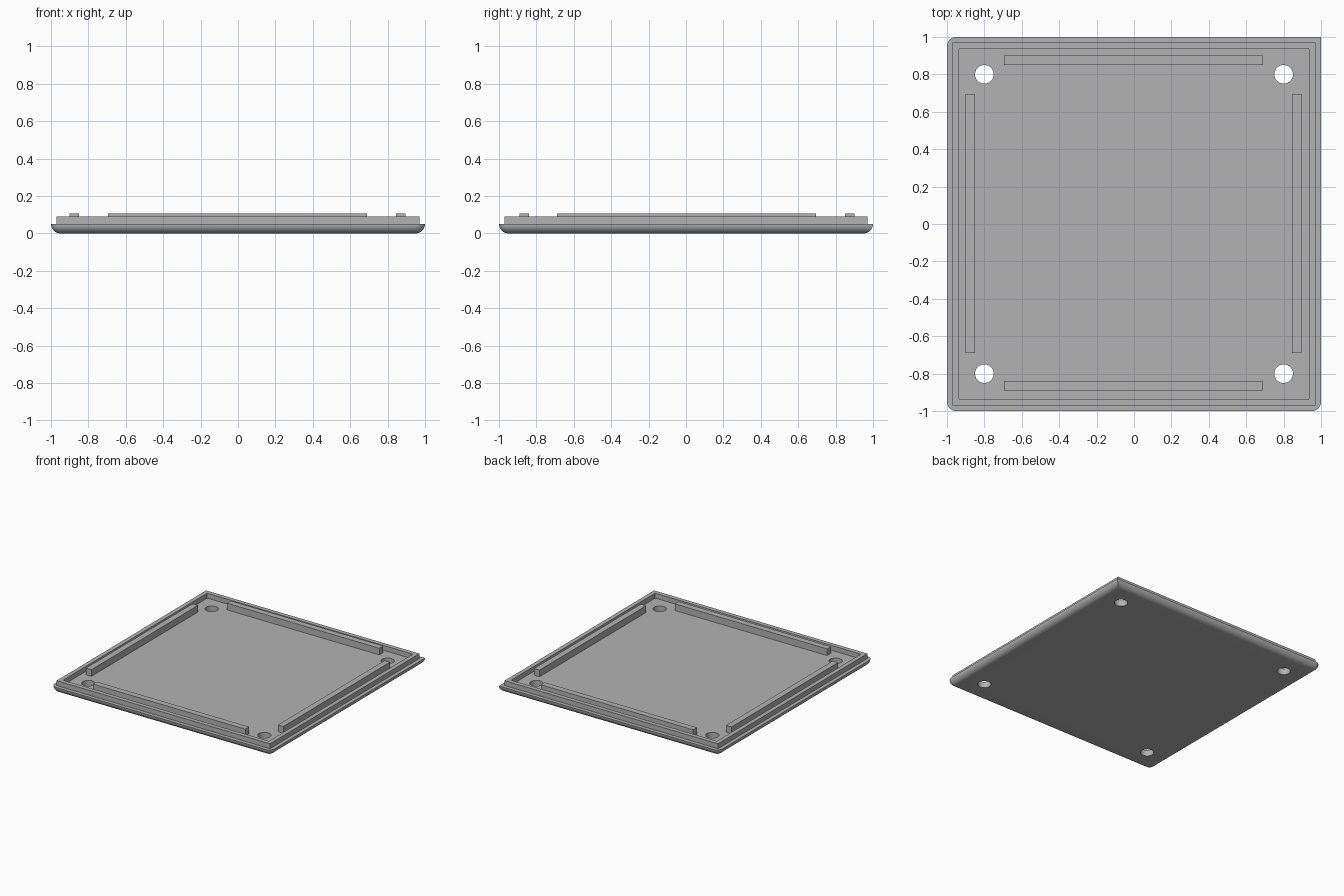
import bpy, bmesh
from math import sin, cos, pi

if "Cube" in bpy.data.objects:
    bpy.data.objects.remove(bpy.data.objects["Cube"], do_unlink=True)

grey = bpy.data.materials.new("matte_grey")
grey.use_nodes = True
COLOUR = (0.45, 0.45, 0.45, 1)
grey.diffuse_color = COLOUR
grey.node_tree.nodes["Principled BSDF"].inputs["Base Color"].default_value = COLOUR

R = 0.05        # edge radius, also the plate thickness
STEPS = 10


def make_object(name, bm):
    bmesh.ops.remove_doubles(bm, verts=bm.verts, dist=1e-5)
    bmesh.ops.recalc_face_normals(bm, faces=bm.faces)
    mesh = bpy.data.meshes.new(name)
    bm.to_mesh(mesh)
    bm.free()
    mesh.materials.append(grey)
    obj = bpy.data.objects.new(name, mesh)
    bpy.context.collection.objects.link(obj)
    return obj


def box(name, x0, x1, y0, y1, z0, z1):
    bm = bmesh.new()
    bmesh.ops.create_cube(bm, size=1)
    for v in bm.verts:
        v.co = ((x0 + x1) / 2 + v.co.x * (x1 - x0),
                (y0 + y1) / 2 + v.co.y * (y1 - y0),
                (z0 + z1) / 2 + v.co.z * (z1 - z0))
    return make_object(name, bm)


def outline(inset):
    """Square with three rounded corners and a sharp back left one."""
    pts = [(1 - inset, 1 - inset)]
    r, c = R - inset, 1 - R
    for quarter, (sx, sy) in enumerate([(-1, 1), (-1, -1), (1, -1)], 1):
        for i in range(STEPS + 1):
            a = (quarter + i / STEPS) * pi / 2
            pts.append((sx * c + r * cos(a), sy * c + r * sin(a)))
    return pts


# Base plate: stacked outlines form the rounded lower edge
bm = bmesh.new()
rings = []
for i in range(STEPS + 1):
    t = i / STEPS * pi / 2
    z = R * (1 - sin(t))
    rings.append([bm.verts.new((x, y, z)) for x, y in outline(R * (1 - cos(t)))])
for a, b in zip(rings, rings[1:]):
    for i in range(len(a)):
        j = (i + 1) % len(a)
        bm.faces.new((a[i], a[j], b[j], b[i]))
bm.faces.new(rings[0])
bm.faces.new(rings[-1])
plate = make_object("base_plate", bm)

# Four screw holes
bm = bmesh.new()
for x in (-0.8, 0.8):
    for y in (-0.8, 0.8):
        hole = bmesh.ops.create_cone(bm, cap_ends=True, segments=48,
                                     radius1=0.05, radius2=0.05, depth=0.4)
        bmesh.ops.translate(bm, verts=hole["verts"], vec=(x, y, 0))
cutter = make_object("hole_cutter", bm)
cutter.hide_render = True
cut = plate.modifiers.new("holes", "BOOLEAN")
cut.operation = "DIFFERENCE"
cut.solver = "EXACT"
cut.object = cutter
bpy.context.view_layer.objects.active = plate
plate.select_set(True)
bpy.ops.object.modifier_apply(modifier=cut.name)
bpy.data.objects.remove(cutter, do_unlink=True)
bpy.ops.object.shade_smooth_by_angle(angle=pi / 6)

# Raised rim: a square frame
OUT, IN = 0.97, 0.935
bm = bmesh.new()
corners = [(-1, -1), (1, -1), (1, 1), (-1, 1)]
loops = [[bm.verts.new((x * s, y * s, z)) for x, y in corners]
         for s, z in [(OUT, R), (OUT, 0.09), (IN, 0.09), (IN, R)]]
for k in range(4):
    a, b = loops[k], loops[(k + 1) % 4]
    for i in range(4):
        j = (i + 1) % 4
        bm.faces.new((a[i], a[j], b[j], b[i]))
make_object("rim", bm)

# Locating ribs along each side
TOP = 0.105
box("back_rib", -0.695, 0.69, 0.85, 0.90, R, TOP)
box("front_rib", -0.695, 0.69, -0.89, -0.84, R, TOP)
box("right_rib", -0.90, -0.85, -0.69, 0.695, R, TOP)
box("left_rib", 0.845, 0.895, -0.69, 0.695, R, TOP)
